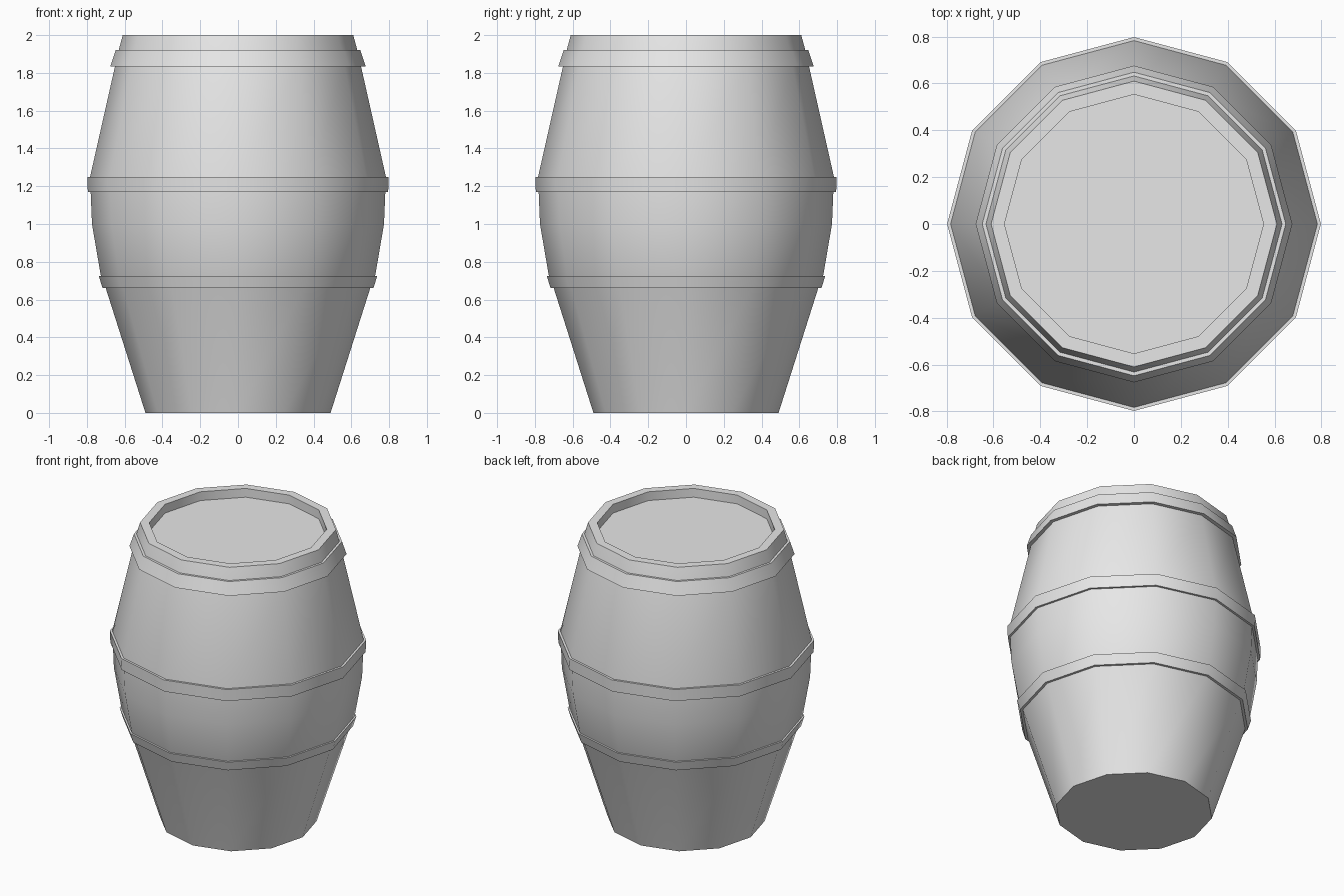
import bpy
import bmesh
from math import cos, sin, pi, radians

SIDES = 12

cube = bpy.data.objects.get("Cube")
if cube:
    bpy.data.objects.remove(cube, do_unlink=True)

# Single plain colour
grey = bpy.data.materials.new("light grey")
grey.use_nodes = True
grey.diffuse_color = (0.8, 0.8, 0.8, 1)
grey.node_tree.nodes["Principled BSDF"].inputs["Base Color"].default_value = grey.diffuse_color


def lathe(name, profile, closed):
    """Turn (radius, z) points about z; closed joins last to first, otherwise ends are capped."""
    bm = bmesh.new()
    rings = []
    for r, z in profile:
        angles = [2 * pi * i / SIDES for i in range(SIDES)]
        rings.append([bm.verts.new((r * cos(a), r * sin(a), z)) for a in angles])
    pairs = list(zip(rings, rings[1:]))
    if closed:
        pairs.append((rings[-1], rings[0]))
    else:
        bm.faces.new(rings[0][::-1])
        bm.faces.new(rings[-1])
    for low, high in pairs:
        for i in range(SIDES):
            j = (i + 1) % SIDES
            bm.faces.new((low[i], low[j], high[j], high[i]))
    bmesh.ops.recalc_face_normals(bm, faces=bm.faces)
    mesh = bpy.data.meshes.new(name)
    bm.to_mesh(mesh)
    bm.free()
    mesh.materials.append(grey)
    obj = bpy.data.objects.new(name, mesh)
    bpy.context.collection.objects.link(obj)
    bpy.ops.object.select_all(action="DESELECT")
    obj.select_set(True)
    bpy.context.view_layer.objects.active = obj
    bpy.ops.object.shade_smooth_by_angle(angle=radians(40))
    return obj


# Staved body with flat base, rim and recessed lid
lathe("barrel_body", [(0.49, 0), (0.7, 0.66), (0.727, 0.73), (0.773, 1.0), (0.78, 1.17),
                      (0.783, 1.25), (0.65, 1.84), (0.632, 1.92), (0.61, 2.0),
                      (0.553, 2.0), (0.553, 1.94)], closed=False)


# Hoops: bottom radius and height, top radius and height
def hoop(name, r0, z0, r1, z1, depth=0.03):
    lathe(name, [(r0 - depth, z0), (r0, z0), (r1, z1), (r1 - depth, z1)], closed=True)


hoop("lower_hoop", 0.717, 0.66, 0.737, 0.725)
hoop("middle_hoop", 0.795, 1.17, 0.798, 1.25)
hoop("upper_hoop", 0.676, 1.835, 0.648, 1.92)
